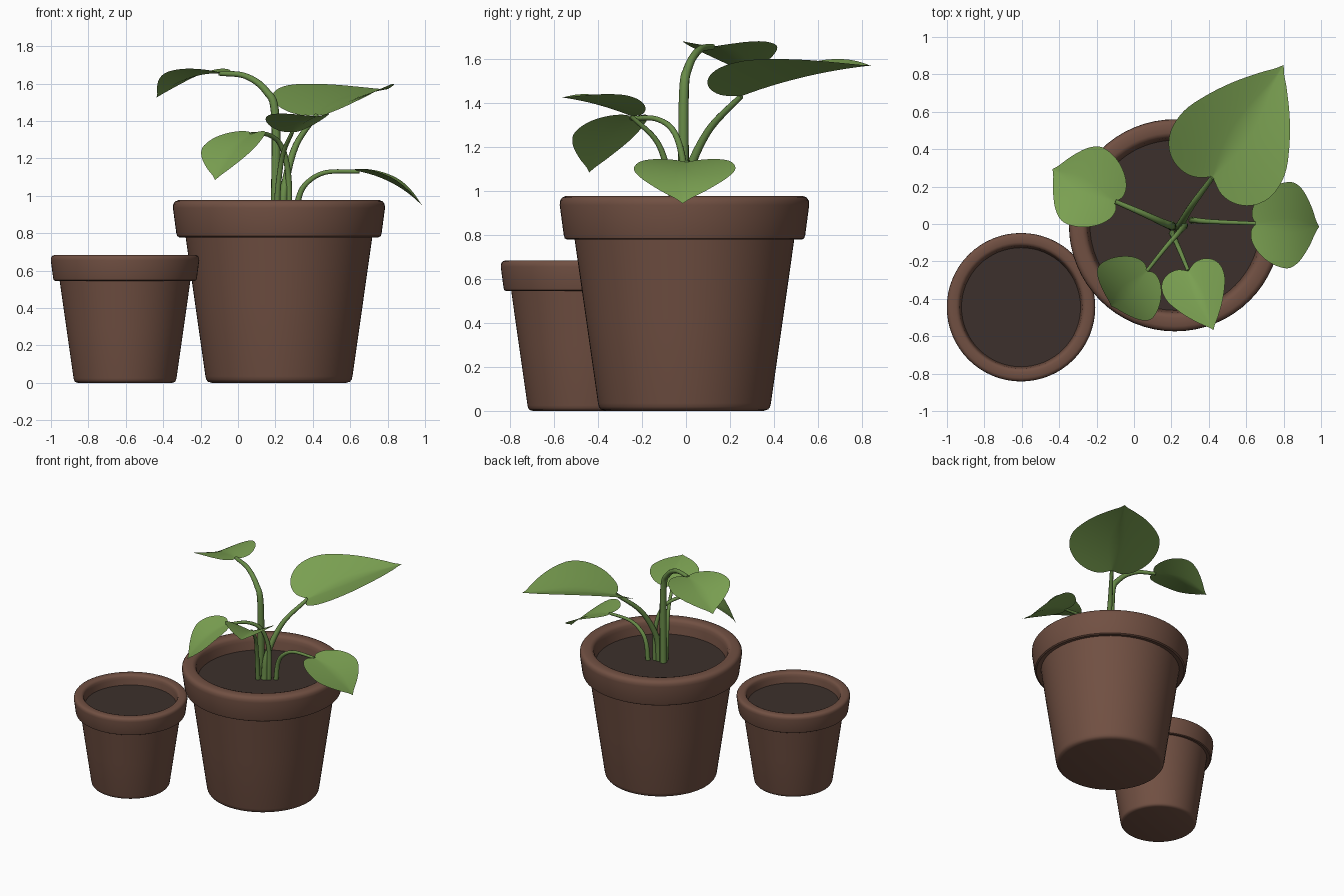
import bpy, bmesh, math
from mathutils import Vector as V

if "Cube" in bpy.data.objects:
    bpy.data.objects.remove(bpy.data.objects["Cube"])


def material(name, rgb):
    m = bpy.data.materials.new(name)
    m.diffuse_color = (*rgb, 1)
    m.use_nodes = True
    m.node_tree.nodes["Principled BSDF"].inputs["Base Color"].default_value = m.diffuse_color
    return m


CLAY = material("clay", (0.165, 0.08, 0.055))
SOIL = material("soil", (0.045, 0.03, 0.025))
LEAF = material("leaf", (0.20, 0.36, 0.085))
STEM = material("stem", (0.14, 0.26, 0.065))


def finish(name, bm, mat, angle=40):
    bmesh.ops.remove_doubles(bm, verts=bm.verts, dist=1e-5)
    me = bpy.data.meshes.new(name)
    bm.to_mesh(me)
    bm.free()
    ob = bpy.data.objects.new(name, me)
    bpy.context.collection.objects.link(ob)
    me.materials.append(mat)
    bpy.ops.object.select_all(action='DESELECT')
    ob.select_set(True)
    bpy.context.view_layer.objects.active = ob
    bpy.ops.object.shade_smooth_by_angle(angle=math.radians(angle))
    return ob


def spline(pts, steps):
    """Catmull-Rom curve through the points."""
    p = [V(q) for q in pts]
    p = [2 * p[0] - p[1]] + p + [2 * p[-1] - p[-2]]
    out = []
    for i in range(1, len(p) - 2):
        a, b, c, d = p[i - 1:i + 3]
        for k in range(steps):
            t = k / steps
            out.append(0.5 * (2 * b + (c - a) * t + (2 * a - 5 * b + 4 * c - d) * t * t
                              + (3 * b - a - 3 * c + d) * t ** 3))
    return out + [p[-2]]


def lathe(name, profile, centre, scale, mat):
    bm = bmesh.new()
    vs = [bm.verts.new((r, 0, z)) for r, z in profile]
    es = [bm.edges.new(e) for e in zip(vs, vs[1:])]
    bmesh.ops.spin(bm, geom=vs + es, cent=(0, 0, 0), axis=(0, 0, 1),
                   angle=math.tau, steps=64, use_merge=True)
    bmesh.ops.remove_doubles(bm, verts=bm.verts, dist=1e-5)
    bmesh.ops.recalc_face_normals(bm, faces=bm.faces)
    for v in bm.verts:
        v.co = v.co * scale + V((*centre, 0))
    return finish(name, bm, mat)


# Pots: same profile at two sizes, each filled with soil
POT = [(0, 0), (.36, 0), (.38, .006), (.389, .018), (.393, .035), (.448, .42), (.50, .785),
       (.533, .778), (.544, .784), (.549, .80), (.567, .935), (.565, .955), (.556, .969),
       (.54, .976), (.495, .976), (.478, .97), (.468, .955), (.463, .93), (.445, .80)]
for name, centre, scale in (("large", (.219, -.007), 1), ("small", (-.604, -.445), .70)):
    lathe(name + "_pot", POT, centre, scale, CLAY)
    soil = lathe(name + "_soil", [(.455, .87), (0, .87)], centre, scale, SOIL)
    if soil.data.polygons[0].normal.z < 0:
        soil.data.flip_normals()


def stem(name, pts, r0, r1):
    """Tapered round tube along a smooth path."""
    path = spline(pts, 8)
    bm = bmesh.new()
    rings, n = [], 10
    for i, p in enumerate(path):
        d = (path[min(i + 1, len(path) - 1)] - path[max(i - 1, 0)]).normalized()
        a = d.cross(V((.45, -.89, .05))).normalized()
        b = d.cross(a)
        r = r0 + (r1 - r0) * i / (len(path) - 1)
        rings.append([bm.verts.new(p + r * (a * math.cos(math.tau * k / n)
                                            + b * math.sin(math.tau * k / n))) for k in range(n)])
    for s, t in zip(rings, rings[1:]):
        for k in range(n):
            bm.faces.new((s[k], s[(k + 1) % n], t[(k + 1) % n], t[k]))
    bm.faces.new(rings[0])
    bm.faces.new(rings[-1])
    bmesh.ops.recalc_face_normals(bm, faces=bm.faces)
    finish(name, bm, STEM)


# Half outlines of a heart leaf: distance along midrib, half width (1 = widest)
LONG = [(0, 0), (-.07, .28), (-.06, .58), (.02, .84), (.16, .99), (.34, .98),
        (.52, .81), (.70, .56), (.86, .27), (.94, .10), (1, 0)]
ROUND = [(0, 0), (-.06, .18), (-.05, .42), (.03, .66), (.17, .87), (.34, .985),
         (.50, .985), (.66, .80), (.82, .46), (.93, .15), (1, 0)]


def leaf(name, base, tip, half, outline, fold, arch):
    """Heart-shaped sheet, edges lifted by fold, midrib bowed by arch."""
    base, axis = V(base), V(tip) - V(base)
    side = axis.cross(V((0, 0, 1))).normalized()
    up = side.cross(axis).normalized()
    edge = spline([(t, w, 0) for t, w in outline], 4)
    n, cols = len(edge) - 1, 6
    bm = bmesh.new()
    for sgn in (1, -1):
        rows = []
        for i, e in enumerate(edge):
            u = i / n
            row = []
            for j in range(cols + 1):
                f = j / cols
                t, w = u + (e.x - u) * f, e.y * f
                bow = arch * 4 * t * (1 - t) if t > 0 else arch * 4 * t
                row.append(bm.verts.new(base + axis * t + side * (sgn * w * half)
                                        + up * (fold * w ** 1.2 + bow if w > 0 else bow)))
            rows.append(row)
        for a, b in zip(rows, rows[1:]):
            for j in range(cols):
                q = (a[j], a[j + 1], b[j + 1], b[j])
                bm.faces.new(q if sgn > 0 else q[::-1])
    bmesh.ops.dissolve_degenerate(bm, dist=1e-5, edges=bm.edges)
    finish(name, bm, LEAF, 60)


# Plants: stem path ending at the leaf base, then leaf tip, half width, outline, fold, arch
PLANT = {
    "back": ([(.24, -.02, .86), (.25, 0, 1.05), (.31, .10, 1.27), (.42, .25, 1.43)],
             (.80, .85, 1.57), .325, LONG, .10, .02),
    "left": ([(.20, -.01, .86), (.20, -.01, 1.42), (.15, .01, 1.56), (.04, .06, 1.64),
              (-.10, .12, 1.655)], (-.436, .294, 1.525), .225, ROUND, .035, .035),
    "right": ([(.31, .02, .86), (.325, .02, .99), (.37, .015, 1.07), (.47, .01, 1.125),
               (.65, .003, 1.13)], (.99, -.015, .942), .23, ROUND, .03, .03),
    "front_left": ([(.27, -.01, .86), (.27, -.01, 1.1), (.235, -.05, 1.26), (.165, -.13, 1.325),
                    (.07, -.25, 1.33)], (-.123, -.44, 1.083), .20, ROUND, .03, .03),
    "front": ([(.205, -.05, .86), (.215, -.075, 1.05), (.24, -.13, 1.22), (.29, -.25, 1.34)],
              (.425, -.567, 1.425), .172, LONG, .06, .01),
}
for name, (path, tip, half, outline, fold, arch) in PLANT.items():
    big = name in ("back", "left")
    stem(name + "_stem", path, .026 if big else .018, .013 if big else .010)
    leaf(name + "_leaf", path[-1], tip, half, outline, fold, arch)
